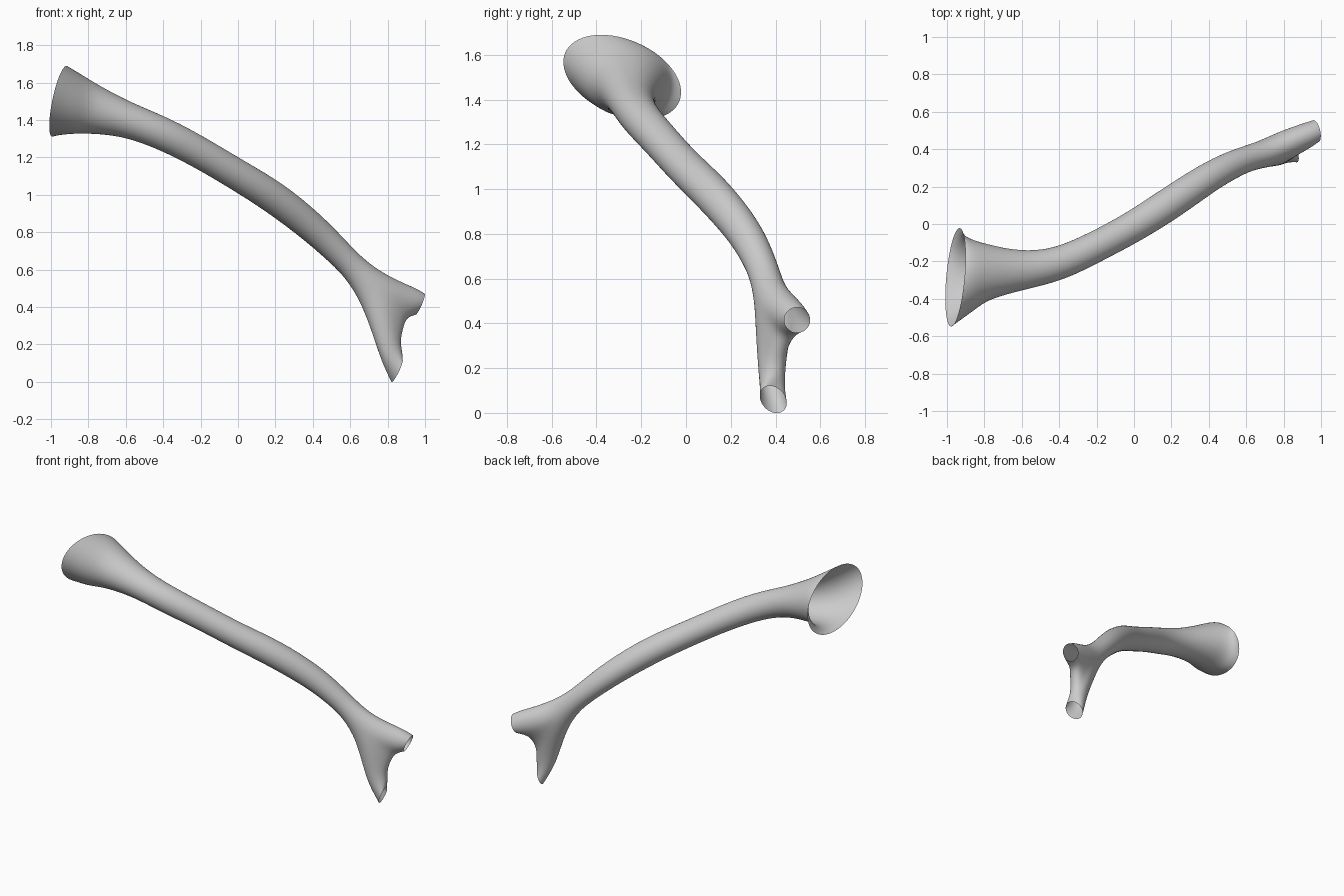
import bpy, bmesh, math
from mathutils import Vector as V

if "Cube" in bpy.data.objects:
    bpy.data.objects.remove(bpy.data.objects["Cube"])

bm = bmesh.new()
UP = V((0, 0, 1))


def ring(c, w, n, count):
    """Closed loop of vertices around c; index 0 lies along w."""
    c, w, n = V(c), V(w), V(n)
    k = 1 + (1 - math.cos(2 * math.pi / count)) / 3   # offsets subdivision shrinkage
    return [bm.verts.new(c + k * (w * math.cos(a) + n * math.sin(a)))
            for a in (2 * math.pi * i / count for i in range(count))]


def loft(a, b):
    for i in range(len(a)):
        j = (i + 1) % len(a)
        bm.faces.new((a[i], a[j], b[j], b[i]))


# Trunk centre line: position, half height, half width
trunk = [
    ((-0.955, -0.285, 1.50), 0.19, 0.26),
    ((-0.88, -0.262, 1.485), 0.165, 0.195),
    ((-0.79, -0.255, 1.46), 0.135, 0.148),
    ((-0.60, -0.25, 1.405), 0.091, 0.102),
    ((-0.40, -0.218, 1.33), 0.088, 0.088),
    ((-0.20, -0.12, 1.225), 0.083, 0.082),
    ((0.00, -0.015, 1.105), 0.082, 0.083),
    ((0.20, 0.115, 0.985), 0.087, 0.088),
    ((0.40, 0.252, 0.825), 0.080, 0.080),
    ((0.52, 0.315, 0.71), 0.072, 0.074),
    ((0.61, 0.352, 0.62), 0.068, 0.068),
    ((0.695, 0.375, 0.53), 0.088, 0.073),
]
fork_c, fork_w = V((0.775, 0.402, 0.448)), V((0.085, 0.053, 0.088))
fork_d = V((0.5, 0.15, -0.85)).normalized()
fork_n = fork_d.cross(fork_w).normalized() * 0.085

# Flared rim, then the tube
rings = [ring(trunk[0][0], (0.045, -0.04, 0.185), (-0.03, -0.26, 0.04), 16)]
pts = [V(p) for p, _, _ in trunk] + [fork_c]
for i in range(1, len(trunk)):
    t = (pts[i + 1] - pts[i - 1]).normalized()
    n = t.cross(UP).normalized()
    rings.append(ring(pts[i], n.cross(t) * trunk[i][1], n * trunk[i][2], 16))
fork = ring(fork_c, fork_w, fork_n, 16)
rings.append(fork)
for a, b in zip(rings, rings[1:]):
    loft(a, b)

# Saddle across the fork, shared by both branches
crotch = V((0.885, 0.43, 0.285))
s1, s2, s3 = (bm.verts.new(crotch + fork_n * f - fork_d * abs(f) * 0.05)
              for f in (0.6, 0, -0.6))

# Upper branch
upper = [fork[:5] + [s1, s2, s3] + fork[12:],
         ring((0.925, 0.473, 0.422), (0.027, 0.01, 0.078), (0.02, -0.066, 0), 12),
         ring((0.972, 0.497, 0.415), (0.024, 0, 0.057), (0.012, -0.058, 0), 12)]
# Lower branch
lower = [[s2, s1] + fork[4:13] + [s3],
         ring((0.805, 0.384, 0.20), (0.061, 0.02, 0.02), (0.005, -0.058, 0), 12),
         ring((0.829, 0.385, 0.12), (0.05, 0.0, 0.035), (0.005, -0.056, 0), 12),
         ring((0.85, 0.39, 0.06), (0.03, -0.025, 0.06), (0.008, -0.055, -0.01), 12)]
for branch in (upper, lower):
    for a, b in zip(branch, branch[1:]):
        loft(a, b)

bmesh.ops.recalc_face_normals(bm, faces=bm.faces[:])
# Normals point away from the tube axis
f0 = min(bm.faces, key=lambda f: (f.calc_center_median() - pts[6]).length)
if f0.normal.dot(f0.calc_center_median() - pts[6]) < 0:
    bmesh.ops.reverse_faces(bm, faces=bm.faces[:])
for f in bm.faces:
    f.smooth = True

mesh = bpy.data.meshes.new("forked_tube")
bm.to_mesh(mesh)
bm.free()
tube = bpy.data.objects.new("forked_tube", mesh)
bpy.context.collection.objects.link(tube)
mat = bpy.data.materials.new("light_grey")
mat.diffuse_color = (0.6, 0.6, 0.6, 1)
mat.use_nodes = True
mat.node_tree.nodes["Principled BSDF"].inputs["Base Color"].default_value = mat.diffuse_color
mesh.materials.append(mat)
sub = tube.modifiers.new("smooth", 'SUBSURF')
sub.levels = sub.render_levels = 2
